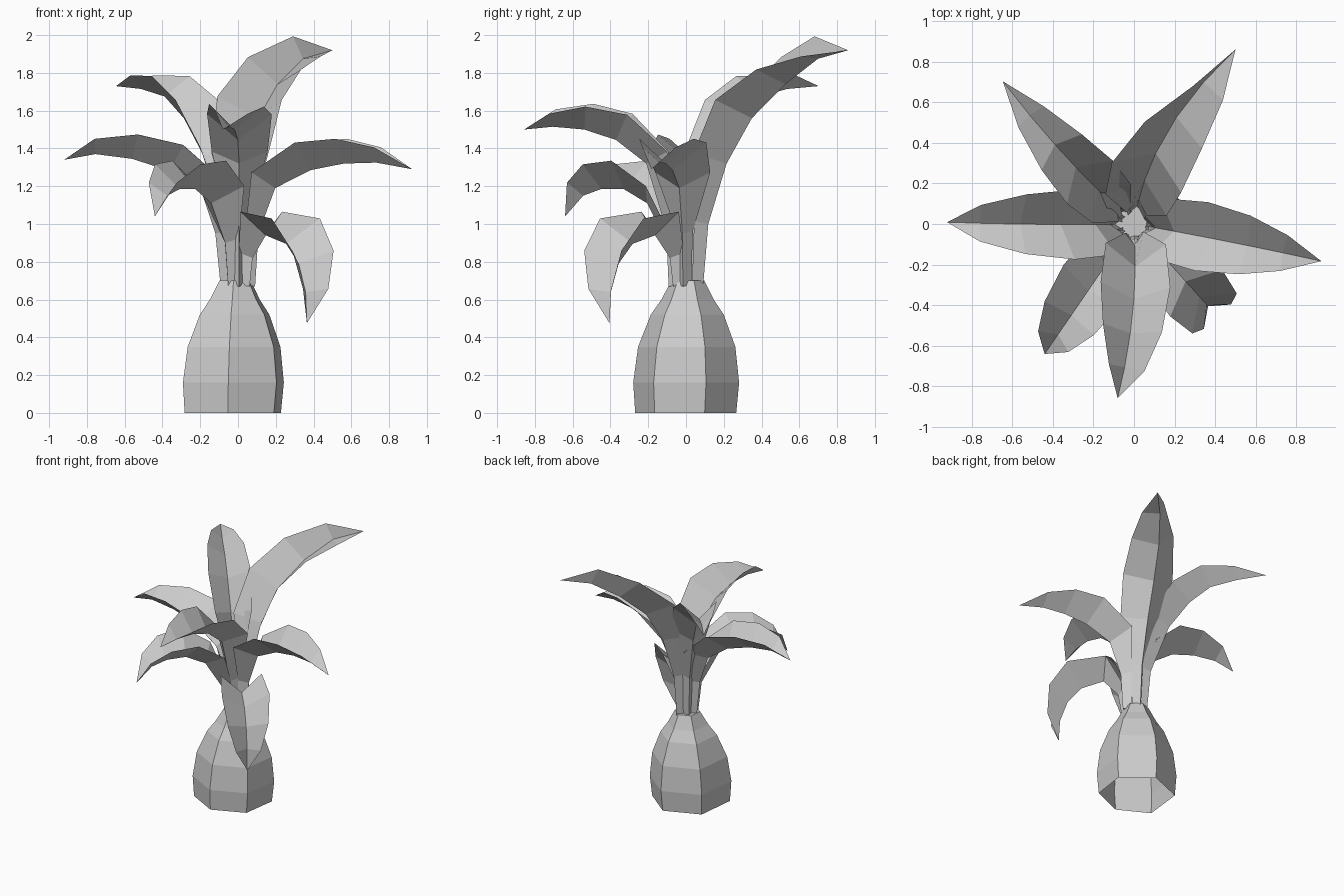
import bpy
import bmesh
from math import sin, cos, radians
from mathutils import Vector, Quaternion

cube = bpy.data.objects.get("Cube")
if cube:
    bpy.data.objects.remove(cube, do_unlink=True)

# One plain material for the whole plant
grey = bpy.data.materials.new("plain_grey")
grey.use_nodes = True
colour = (0.6, 0.6, 0.6, 1)
grey.diffuse_color = colour
grey.node_tree.nodes["Principled BSDF"].inputs["Base Color"].default_value = colour


def finish(name, bm):
    mesh = bpy.data.meshes.new(name)
    bm.to_mesh(mesh)
    bm.free()
    mesh.materials.append(grey)
    obj = bpy.data.objects.new(name, mesh)
    bpy.context.collection.objects.link(obj)


def build_bulb():
    """Swollen base with six uneven sides, open underneath, narrowing to a neck."""
    corners = [(21, 1.02), (80, 1), (144, 1), (210, 1.08), (265, 1), (323, 1.02)]
    rings = [(0, .27), (.16, .283), (.35, .26), (.52, .195), (.6, .14), (.7, .088)]
    bm = bmesh.new()
    loops = []
    for z, radius in rings:
        centre = Vector((-.03 + .02 * z, .015 * z, z))
        loops.append([bm.verts.new(centre + Vector((cos(radians(a)), sin(radians(a)), 0))
                                   * radius * k) for a, k in corners])
    for low, high in zip(loops, loops[1:]):
        for i in range(len(corners)):
            j = (i + 1) % len(corners)
            bm.faces.new((low[i], low[j], high[j], high[i]))
    bm.faces.new(loops[-1])
    finish("bulb", bm)


# Half width and fold depth of a blade at each station from stem to tip
SECTIONS = [(.035, .05), (.045, .065), (.148, .13), (.172, .155),
            (.147, .132), (.09, .081), (0, 0)]


def build_leaf(name, azimuth, rib, sway=0, roll=0, width=1):
    """Gutter-shaped blade: a midrib path (reach, height) with two raised edges."""
    out = Vector((cos(radians(azimuth)), sin(radians(azimuth)), 0))
    left = Vector((-out.y, out.x, 0))
    up = Vector((0, 0, 1))
    path = [(.092, .67)] + rib
    reach = path[-1][0]
    points = [out * r + up * z + left * sway * (r / reach) ** 2 for r, z in path]
    bm = bmesh.new()
    rows = []
    last = len(points) - 1
    for i, (p, (half, depth)) in enumerate(zip(points, SECTIONS)):
        if i == last:
            rows.append([bm.verts.new(p)] * 3)
            continue
        tangent = (points[i + 1] - points[max(i - 1, 0)]).normalized()
        side = up.cross(tangent)
        side = side.normalized() if side.length > .2 else left
        if side.dot(left) < 0:
            side = -side
        normal = tangent.cross(side)
        # The twist grows towards the tip; positive lifts the left edge
        turn = Quaternion(tangent, radians(roll) * (i / last) ** 4)
        across = turn @ side * half * width
        rise = turn @ normal * depth * width
        rows.append([bm.verts.new(p + across + rise), bm.verts.new(p),
                     bm.verts.new(p - across + rise)])
    for a, b in zip(rows, rows[1:]):
        for k in (0, 1):
            bm.faces.new(list(dict.fromkeys((a[k], a[k + 1], b[k + 1], b[k]))))
    finish(name, bm)


build_bulb()

# Leaves, from the tallest round to the drooping front ones
build_leaf("tall_back_leaf", 82,
           [(.12, 1.0), (.22, 1.32), (.36, 1.56), (.55, 1.74), (.74, 1.875), (.92, 1.92)],
           sway=-.375, roll=75, width=1.08)
build_leaf("back_right_leaf", 138,
           [(.12, 1.0), (.25, 1.36), (.4, 1.56), (.55, 1.675), (.74, 1.715), (.95, 1.73)],
           sway=-.09, width=.9)
build_leaf("right_leaf", 181,
           [(.12, .95), (.19, 1.16), (.36, 1.28), (.56, 1.345), (.755, 1.37), (.92, 1.34)],
           sway=-.025)
build_leaf("left_leaf", -10,
           [(.11, .95), (.2, 1.19), (.39, 1.285), (.57, 1.32), (.745, 1.325), (.94, 1.29)],
           sway=-.02)
build_leaf("front_leaf", 274,
           [(.105, .97), (.21, 1.32), (.37, 1.445), (.535, 1.5), (.7, 1.515), (.85, 1.5)],
           sway=-.14, roll=-15)
build_leaf("front_right_leaf", 235.5,
           [(.12, .9), (.25, 1.11), (.4, 1.185), (.545, 1.185), (.66, 1.15), (.777, 1.04)])
build_leaf("front_left_leaf", 312,
           [(.115, .82), (.22, .94), (.38, .895), (.48, .79), (.535, .64), (.545, .475)])
